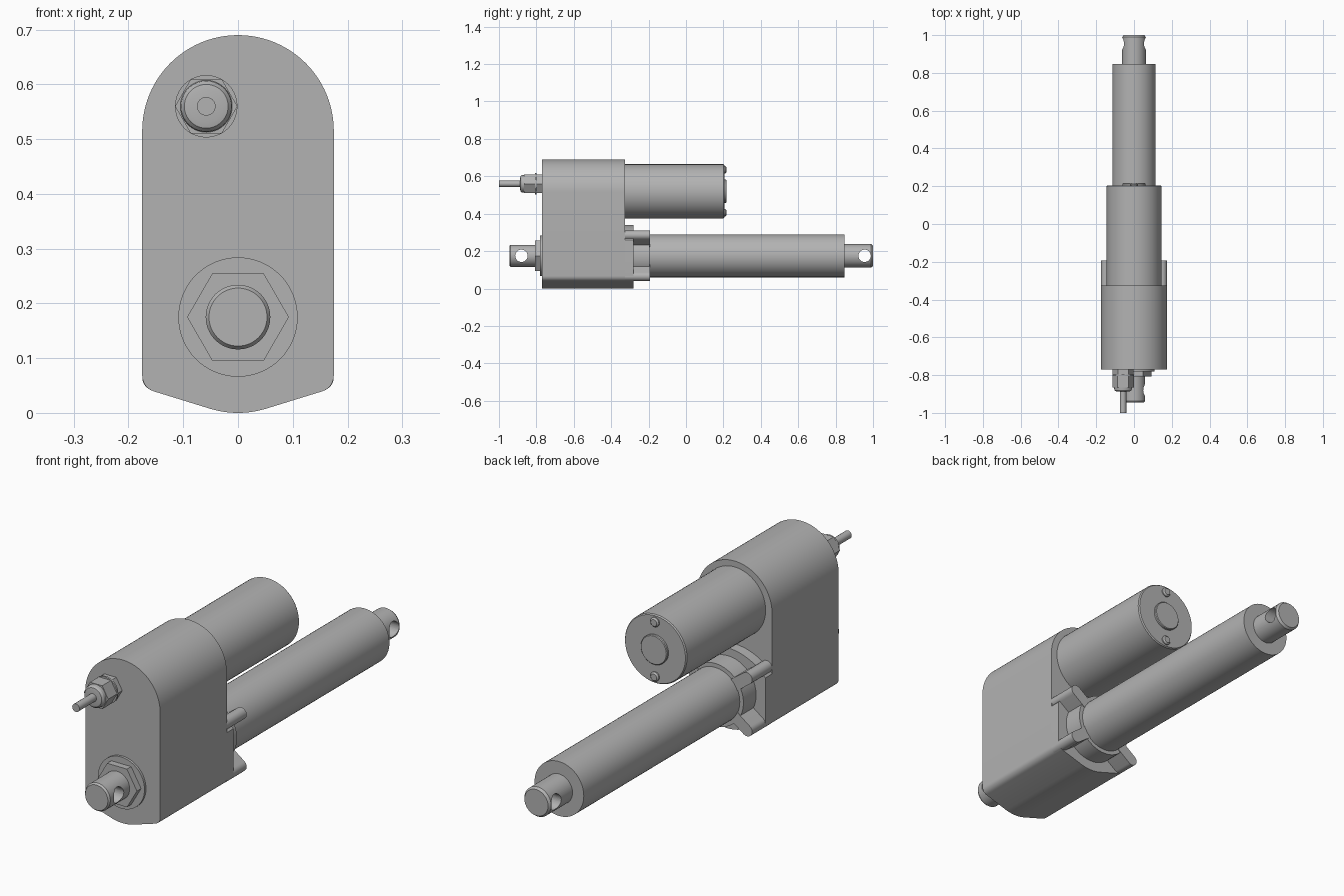
import bpy
import bmesh
from math import sin, cos, radians, atan2, degrees

if "Cube" in bpy.data.objects:
    bpy.data.objects.remove(bpy.data.objects["Cube"], do_unlink=True)

grey = bpy.data.materials.new("machined grey")
grey.use_nodes = True
grey.diffuse_color = (0.45, 0.45, 0.45, 1)
grey.node_tree.nodes["Principled BSDF"].inputs["Base Color"].default_value = (0.45, 0.45, 0.45, 1)

AXIS_Z = 0.175    # height of the drive rod axis
MOTOR_Z = 0.52    # height of the motor axis


def finish(name, bm):
    bmesh.ops.recalc_face_normals(bm, faces=bm.faces)
    mesh = bpy.data.meshes.new(name)
    bm.to_mesh(mesh)
    bm.free()
    mesh.materials.append(grey)
    obj = bpy.data.objects.new(name, mesh)
    bpy.context.collection.objects.link(obj)
    smooth(obj)
    return obj


def smooth(obj):
    bpy.ops.object.select_all(action="DESELECT")
    obj.select_set(True)
    bpy.context.view_layer.objects.active = obj
    bpy.ops.object.shade_smooth_by_angle(angle=radians(28))


def arc(cx, cz, r, start, end, steps):
    angles = [radians(start + (end - start) * i / steps) for i in range(steps + 1)]
    return [(cx + r * cos(a), cz + r * sin(a)) for a in angles]


def prism(name, outline, y0, y1):
    """Extrude an x-z outline along y."""
    bm = bmesh.new()
    rings = [[bm.verts.new((x, y, z)) for x, z in outline] for y in (y0, y1)]
    n = len(outline)
    for i in range(n):
        j = (i + 1) % n
        bm.faces.new((rings[0][i], rings[0][j], rings[1][j], rings[1][i]))
    for ring in rings:
        bm.faces.new(ring)
    return finish(name, bm)


def turned(name, profile, x, z, sides=64):
    """Turn (radius, y) steps around an axis along y, with capped ends."""
    bm = bmesh.new()
    rings = [[bm.verts.new((x + px, y, z + pz))
              for px, pz in arc(0, 0, r, 0, 360, sides)[:-1]] for r, y in profile]
    for a, b in zip(rings, rings[1:]):
        for i in range(sides):
            j = (i + 1) % sides
            bm.faces.new((a[i], a[j], b[j], b[i]))
    bm.faces.new(rings[0])
    bm.faces.new(rings[-1])
    return finish(name, bm)


def cross_hole(obj, y, r):
    """Drill a pin hole along x."""
    bpy.ops.mesh.primitive_cylinder_add(vertices=40, radius=r, depth=0.4,
                                        location=(0, y, AXIS_Z),
                                        rotation=(0, radians(90), 0))
    cutter = bpy.context.object
    cutter.hide_render = True
    mod = obj.modifiers.new("pin hole", "BOOLEAN")
    mod.operation = "DIFFERENCE"
    mod.solver = "EXACT"
    mod.object = cutter
    bpy.context.view_layer.objects.active = obj
    bpy.ops.object.modifier_move_to_index(modifier=mod.name, index=0)
    bpy.ops.object.modifier_apply(modifier=mod.name)
    bpy.data.objects.remove(cutter, do_unlink=True)
    smooth(obj)


# Gear housing with a shallow keel, and its lower rear flange
keel = (arc(-0.145, 0.068, 0.03, 180, 254, 6)
        + arc(0, 0.175, 0.175, 254, 286, 10)
        + arc(0.145, 0.068, 0.03, -74, 0, 6))
prism("gear_housing", keel + arc(0, 0.515, 0.175, 0, 180, 48), -0.77, -0.325)
prism("rear_flange", keel + arc(0, 0.11, 0.23, 40.5, 139.5, 24), -0.33, -0.28)

# Motor with end cap details
turned("motor_body", [(0.145, -0.33), (0.145, 0.2), (0.141, 0.205)], 0, MOTOR_Z)
turned("motor_end_boss", [(0.062, 0.2), (0.062, 0.213), (0.059, 0.216)], 0, MOTOR_Z, 48)
for side, offset in (("upper", 0.115), ("lower", -0.115)):
    turned(side + "_motor_screw", [(0.02, 0.2), (0.02, 0.21), (0.014, 0.216)],
           0, MOTOR_Z + offset, 24)

# Outer tube, collar and clamp lugs
turned("outer_tube", [(0.115, -0.3), (0.115, 0.847)], 0, AXIS_Z)
turned("tube_collar", [(0.132, -0.3), (0.132, -0.195)], 0, AXIS_Z)
for side, sx in (("left", 1), ("right", -1)):
    for level, sz in (("upper", 1), ("lower", -1)):
        dx, dz = 0.15 * sx, 0.11 * sz
        turn = degrees(atan2(dz, dx))
        outline = (arc(dx, AXIS_Z + dz, 0.025, turn - 90, turn + 90, 12)
                   + arc(dx * 0.6, AXIS_Z + dz * 0.6, 0.025, turn + 90, turn + 270, 2)[::2])
        prism(f"{level}_{side}_lug", outline, -0.325, -0.192)

# Moving rod end and fixed rear mounting end, each with a pin hole
rod = turned("rod_end", [(0.0625, 0.8), (0.0625, 0.99), (0.055, 1.0)], 0, AXIS_Z)
cross_hole(rod, 0.955, 0.033)
mount = turned("mounting_end", [(0.053, -0.945), (0.059, -0.937), (0.059, -0.75)], 0, AXIS_Z)
cross_hole(mount, -0.88, 0.033)
turned("mount_washer", [(0.109, -0.78), (0.109, -0.76)], 0, AXIS_Z)
turned("mount_nut", [(0.093, -0.808), (0.093, -0.77)], 0, AXIS_Z, 6)

# Cable gland and cable
GX, GZ = -0.058, 0.56
turned("gland_base", [(0.056, -0.80), (0.056, -0.76)], GX, GZ, 6)
turned("gland_ring", [(0.057, -0.806), (0.057, -0.798)], GX, GZ, 40)
turned("gland_nut", [(0.057, -0.865), (0.057, -0.80)], GX, GZ, 6)
turned("gland_dome", [(0.03, -0.887), (0.04, -0.885), (0.046, -0.878), (0.048, -0.86)],
       GX, GZ, 40)
turned("cable", [(0.017, -1.0), (0.017, -0.87)], GX, GZ, 24)
